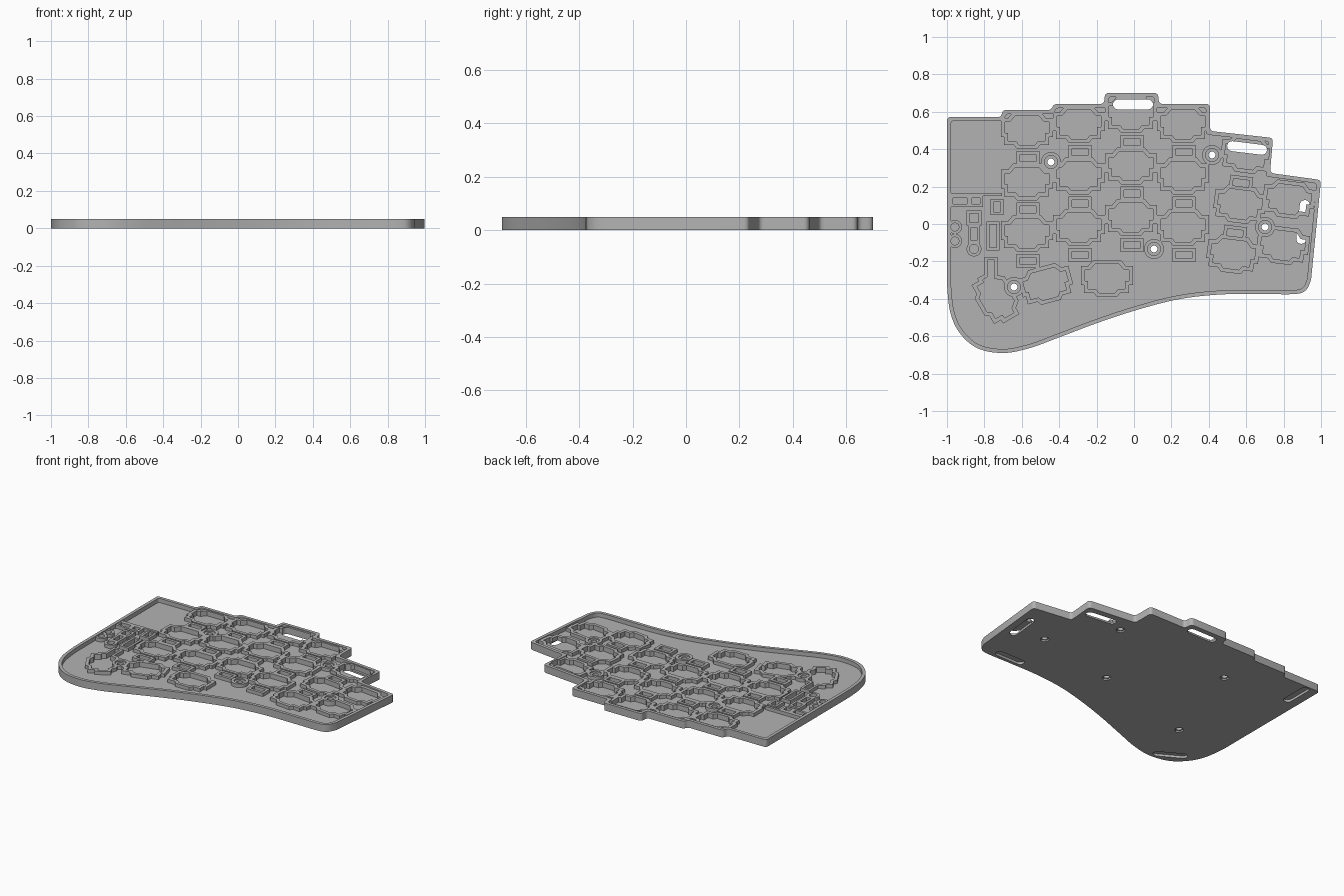
import bpy, bmesh, math
from mathutils import Vector, Matrix

cube = bpy.data.objects.get("Cube")
if cube:
    bpy.data.objects.remove(cube, do_unlink=True)

UNIT = 187            # layout grid steps per unit
TOP, WALL, FLOOR, POCKET, SLOT = 0.05, 0.045, 0.022, 0.012, 0.016
RIM = 4

grey = bpy.data.materials.new("matte_grey")
grey.use_nodes = True
grey.diffuse_color = (0.45, 0.45, 0.45, 1)
grey.node_tree.nodes["Principled BSDF"].inputs["Base Color"].default_value = (0.45, 0.45, 0.45, 1)


# ---- 2D shape helpers, all loops counter-clockwise in layout steps ----
def offset(pts, d):
    """Grow a loop by d with mitred corners."""
    out = []
    for i, p in enumerate(pts):
        a = (p - pts[i - 1]).normalized()
        b = (pts[(i + 1) % len(pts)] - p).normalized()
        na, nb = Vector((a.y, -a.x)), Vector((b.y, -b.x))
        out.append(p + (na + nb) * d / (1 + na.dot(nb)))
    return out


def rounded(pts, r):
    """Round every sharp corner of a loop."""
    out = []
    for i, p in enumerate(pts):
        a, b = pts[i - 1] - p, pts[(i + 1) % len(pts)] - p
        if a.angle(b) > math.radians(150):
            out.append(p)
            continue
        k = min(r, a.length * 0.45, b.length * 0.45)
        s, e = p + a.normalized() * k, p + b.normalized() * k
        for t in (0, 0.25, 0.5, 0.75, 1):
            out.append(s * (1 - t) ** 2 + p * 2 * t * (1 - t) + e * t * t)
    return out


def smooth_path(pts, steps=6):
    """Spline through the points."""
    q = [pts[0]] + pts + [pts[-1]]
    out = []
    for p0, p1, p2, p3 in zip(q, q[1:], q[2:], q[3:]):
        for j in range(steps):
            t = j / steps
            out.append(0.5 * (2 * p1 + (p2 - p0) * t + (2 * p0 - 5 * p1 + 4 * p2 - p3) * t * t
                              + (3 * p1 - p0 - 3 * p2 + p3) * t ** 3))
    return out + [pts[-1]]


def place(pts, x, y, deg=0):
    rot = Matrix.Rotation(math.radians(deg), 2)
    return [rot @ p + Vector((x, -y)) for p in pts]


def rect(w, h):
    return [Vector((sx * w / 2, sy * h / 2)) for sx, sy in ((-1, -1), (1, -1), (1, 1), (-1, 1))]


def stadium(w, h, n=8):
    """Slot of length w and width h; a circle when they are equal."""
    out = []
    for side in (0, 1):
        for j in range(n + (w > h)):
            a = math.pi * (side + j / n) - math.pi / 2
            cx = (w - h) / 2 * (1 if side == 0 else -1)
            out.append(Vector((cx + math.cos(a) * h / 2, math.sin(a) * h / 2)))
    return out


# ---- 3D helpers ----
def solid(name, prisms):
    """One mesh made of upright prisms (loop, low, high)."""
    bm = bmesh.new()
    for loop, low, high in prisms:
        xy = [((p.x - 1134) / UNIT, (p.y + 225) / UNIT) for p in loop]
        bottom = [bm.verts.new((x, y, low)) for x, y in xy]
        top = [bm.verts.new((x, y, high)) for x, y in xy]
        bm.faces.new(bottom[::-1])
        bm.faces.new(top)
        for i in range(len(xy)):
            bm.faces.new((bottom[i - 1], bottom[i], top[i], top[i - 1]))
    mesh = bpy.data.meshes.new(name)
    bm.to_mesh(mesh)
    bm.free()
    mesh.materials.append(grey)
    ob = bpy.data.objects.new(name, mesh)
    bpy.context.collection.objects.link(ob)
    return ob


def combine(ob, other, operation):
    """Apply a boolean and drop the helper."""
    mod = ob.modifiers.new(operation, 'BOOLEAN')
    mod.operation, mod.object, mod.solver, mod.use_self = operation, other, 'EXACT', True
    bpy.context.view_layer.objects.active = ob
    bpy.ops.object.modifier_apply(modifier=mod.name)
    bpy.data.objects.remove(other, do_unlink=True)


def vecs(pairs):
    return [Vector((x, -y)) for x, y in pairs]


# ---- Case outline: curved palm edge, then the stepped back edge ----
palm = smooth_path(vecs([(947, 285), (950, 312), (959, 333), (977, 349), (1003, 354), (1030, 349),
                         (1060, 338), (1100, 323), (1140, 310), (1180, 300), (1220, 295.5),
                         (1260, 295), (1295, 295), (1306, 291), (1311, 281)]))
steps = vecs([(1321, 181), (1270, 174), (1273, 139), (1210, 132), (1210, 105), (1159, 105),
              (1158, 94), (1105, 94), (1104, 105), (1054, 105), (1051, 111), (1003, 111),
              (1001, 118), (947, 118)])
outline = palm + steps

case = solid("keyboard_case", [(rounded(outline, 4), 0, TOP)])
combine(case, solid("tray_cutter", [(rounded(offset(outline, -RIM), 3), FLOOR, 0.1)]), 'DIFFERENCE')

walls, pockets = [], []


def ring(loop, thick=4):
    """Wall around a sunken pocket."""
    walls.append((offset(loop, thick), 0.01, WALL))
    pockets.append((loop, POCKET, 0.1))


# ---- Key sockets and light windows ----
socket = [Vector(p) for p in [(-22, 7), (-22, -4), (-19, -4), (-19, -12), (-11, -12), (-8, -16), (8, -16),
                              (11, -12), (18, -12), (18, -4), (22, -4), (22, 7), (17, 7), (12, 13),
                              (-12, 13), (-17, 7)]]
PITCH = 51.5
for x, y in ((1027, 130), (1079, 124), (1131, 114), (1183, 124)):
    for row in range(3):
        ring(place(socket, x, y + row * PITCH))
        ring(place(rect(16, 7), x + 1, y + 29 + row * PITCH), 3.5)
for row in range(3):
    ring(place(socket, 1247 - row * 7, 154 + row * 50, -7))
    if row < 2:
        ring(place(rect(16, 7), 1241 - row * 6, 184 + row * 50, -7), 3.5)
for row in range(2):
    ring(place(socket, 1289 - row * 6, 199 + row * 46, -7))
for x, y, turn in ((1107, 278, 0), (1046, 284, 15), (997, 298, -60)):
    ring(place(socket, x, y, turn))
ring(place(rect(7, 18), 991, 270), 3)

# ---- Small component wells beside the controller bay ----
walls.append((place(rect(54, 3), 975, 195.5), 0.01, WALL))
for x, y, w, h in ((960, 202, 14, 6), (976, 202, 8, 6), (997, 208, 7, 10), (993, 237, 7, 23),
                   (974, 219, 9, 9), (974, 235, 6, 13)):
    ring(place(rect(w, h), x, y), 3)
for x, y, d in ((955, 228, 8), (955, 242, 8), (974, 250, 9)):
    ring(place(stadium(d, d), x, y), 3)

# ---- Screw bosses, with countersinks underneath ----
screws = ((1051, 163), (1212, 156), (1265, 228), (1154, 250), (1014, 288))
bosses, holes = [], []
for x, y in screws:
    bosses.append((place(stadium(20, 20, 12), x, y), 0.01, WALL))
    holes += [(place(stadium(13, 13, 12), x, y), 0.036, 0.1),
              (place(stadium(7, 7, 12), x, y), -0.1, 0.1),
              (place(stadium(11, 11, 3), x, y), -0.1, 0.01)]

# ---- Foot slots under the case, two of them open right through ----
for x, y, length, turn, depth in ((1133, 105.5, 40, 0, 0.1), (1247, 149, 40, -7, 0.1),
                                  (1303, 223, 44, 84, SLOT), (1268, 286, 40, 0, SLOT),
                                  (963, 140, 40, 90, SLOT), (985, 338, 40, -30, SLOT)):
    holes.append((place(stadium(length, 10), x, y, turn), -0.1, depth))

# ---- Assemble: walls stay inside the rim, pockets are sunk into the floor ----
ribs = solid("socket_walls", walls)
inside = solid("inside_shape", [(offset(outline, -RIM / 2), -0.1, 0.1)])
combine(ribs, inside, 'INTERSECT')
combine(case, ribs, 'UNION')
combine(case, solid("pocket_cutter", pockets), 'DIFFERENCE')
combine(case, solid("screw_bosses", bosses), 'UNION')
combine(case, solid("hole_cutter", holes), 'DIFFERENCE')

bpy.ops.object.select_all(action='DESELECT')
case.select_set(True)
bpy.context.view_layer.objects.active = case
bpy.ops.object.shade_smooth_by_angle(angle=math.radians(30))
